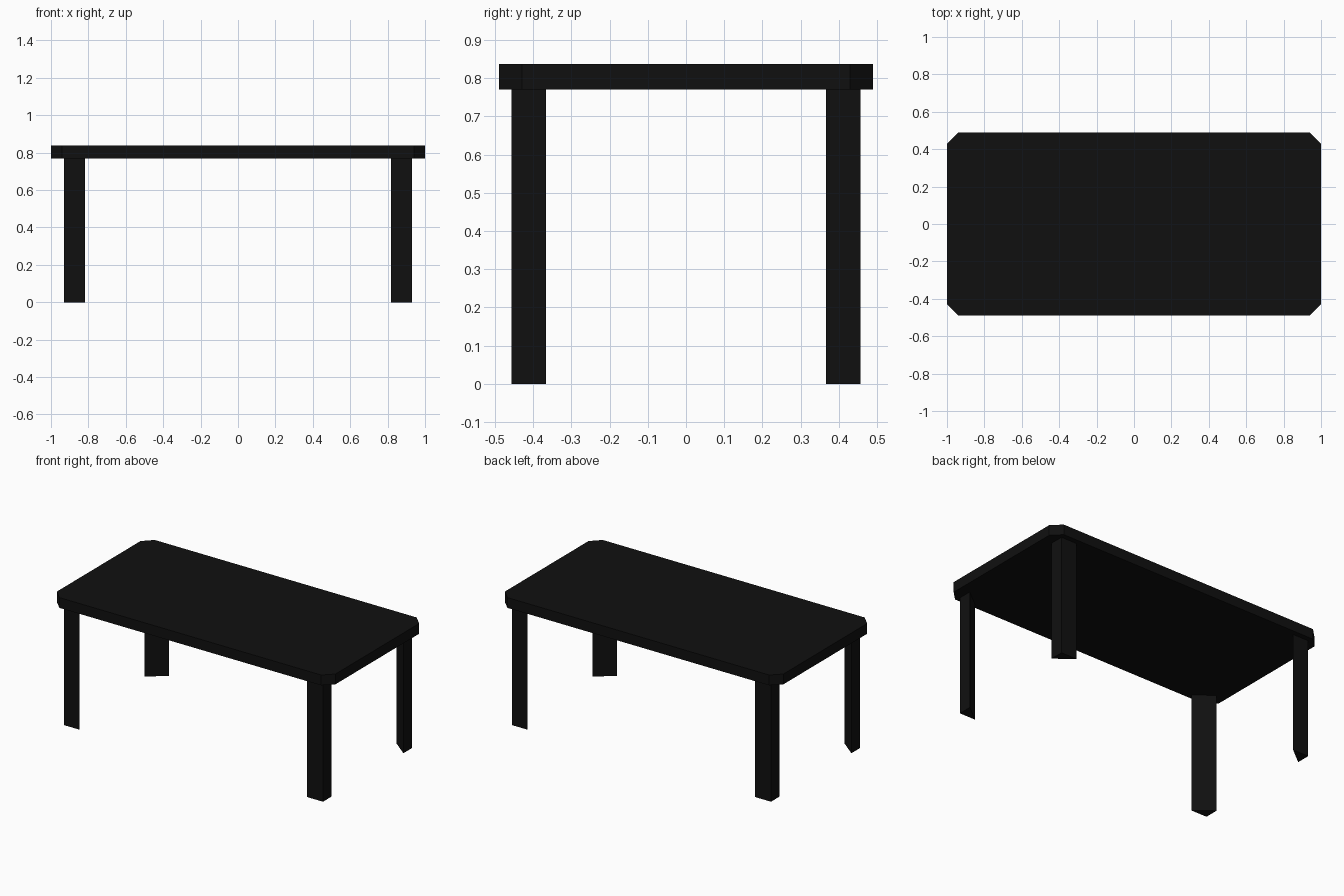
import bpy
import bmesh

if "Cube" in bpy.data.objects:
    bpy.data.objects.remove(bpy.data.objects["Cube"])

black = bpy.data.materials.new("black")
black.diffuse_color = (0.005, 0.005, 0.005, 1)
black.use_nodes = True
black.node_tree.nodes["Principled BSDF"].inputs["Base Color"].default_value = black.diffuse_color


def prism(name, outline, z0, z1):
    """Extrude a flat outline straight up from z0 to z1."""
    bm = bmesh.new()
    base = bm.faces.new([bm.verts.new((x, y, z0)) for x, y in outline])
    new = bmesh.ops.extrude_face_region(bm, geom=[base], use_keep_orig=True)["geom"]
    top = [v for v in new if isinstance(v, bmesh.types.BMVert)]
    bmesh.ops.translate(bm, verts=top, vec=(0, 0, z1 - z0))
    bmesh.ops.recalc_face_normals(bm, faces=bm.faces)
    mesh = bpy.data.meshes.new(name)
    bm.to_mesh(mesh)
    bm.free()
    mesh.materials.append(black)
    obj = bpy.data.objects.new(name, mesh)
    bpy.context.collection.objects.link(obj)
    return obj


LEG_H, TOP_H = 0.77, 0.837
X, Y, CUT = 1.0, 0.489, 0.06

# Table top: slab with clipped corners
prism("table_top",
      [(X, -Y + CUT), (X, Y - CUT), (X - CUT, Y), (-X + CUT, Y),
       (-X, Y - CUT), (-X, -Y + CUT), (-X + CUT, -Y), (X - CUT, -Y)],
      LEG_H, TOP_H)

# Legs: triangular posts, right angle toward the outer corner
for sx, side in ((-1, "left"), (1, "right")):
    for sy, end in ((-1, "front"), (1, "back")):
        prism(f"{end}_{side}_leg",
              [(sx * 0.93, sy * 0.457), (sx * 0.817, sy * 0.457), (sx * 0.93, sy * 0.367)],
              0, LEG_H)
